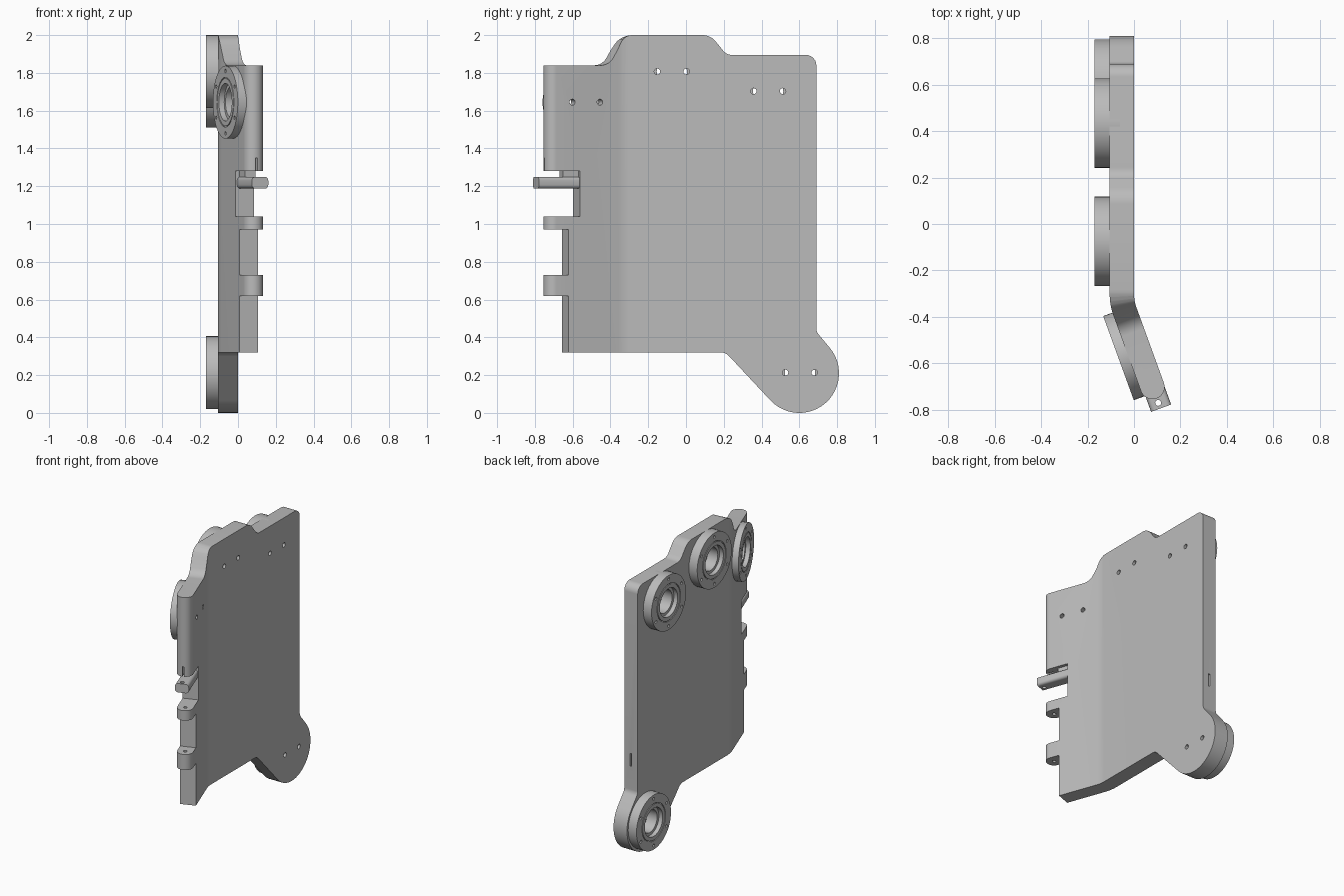
import bpy, bmesh, math
from mathutils import Matrix, Vector

old = bpy.data.objects.get("Cube")
if old:
    bpy.data.objects.remove(old, do_unlink=True)

THICK = 0.105            # plate thickness, from x = -THICK to x = 0
MID = -THICK / 2
FOLD = -0.34             # y of the fold
ANGLE = math.radians(20)
ARC = 0.08               # length of the rounded fold
END = -0.7775            # front end of the unfolded plate
RING = 0.193

grey = bpy.data.materials.new("plain grey")
grey.use_nodes = True
grey.diffuse_color = (0.5, 0.5, 0.5, 1)
grey.node_tree.nodes["Principled BSDF"].inputs["Base Color"].default_value = (0.5, 0.5, 0.5, 1)


def make(name, bm):
    bmesh.ops.recalc_face_normals(bm, faces=bm.faces[:])
    mesh = bpy.data.meshes.new(name)
    bm.to_mesh(mesh)
    bm.free()
    mesh.materials.append(grey)
    obj = bpy.data.objects.new(name, mesh)
    bpy.context.collection.objects.link(obj)
    return obj


def box(bm, lo, hi):
    lo, hi = Vector(lo), Vector(hi)
    m = Matrix.Translation((lo + hi) / 2) @ Matrix.Diagonal((*(hi - lo), 1))
    return bmesh.ops.create_cube(bm, size=1, matrix=m)["verts"]


def rod(bm, a, b, r, sides=16):
    a, b = Vector(a), Vector(b)
    m = Matrix.Translation((a + b) / 2) @ (b - a).to_track_quat('Z', 'Y').to_matrix().to_4x4()
    bmesh.ops.create_cone(bm, cap_ends=True, segments=sides, radius1=r, radius2=r,
                          depth=(b - a).length, matrix=m)


def cut(obj, bm):
    cutter = make("cutter", bm)
    cutter.hide_render = True
    mod = obj.modifiers.new("cut", 'BOOLEAN')
    mod.operation = 'DIFFERENCE'
    mod.solver = 'EXACT'
    mod.object = cutter
    bpy.context.view_layer.objects.active = obj
    bpy.ops.object.modifier_apply(modifier=mod.name)
    bpy.data.objects.remove(cutter, do_unlink=True)


def fold(obj, arc=ARC):
    """Bend everything in front of the fold line towards +x."""
    for v in obj.data.vertices:
        t, s = v.co.x - MID, FOLD + arc / 2 - v.co.y
        if s <= 0 and arc > 0.01:
            continue
        a = ANGLE * min(s / arc, 1) if arc > 0.01 else ANGLE
        radius = arc / ANGLE
        rest = s - arc * a / ANGLE
        v.co.x = MID + radius * (1 - math.cos(a)) + rest * math.sin(a) + t * math.cos(a)
        v.co.y = FOLD + arc / 2 - radius * math.sin(a) - rest * math.cos(a) + t * math.sin(a)


def smooth(obj):
    bpy.ops.object.select_all(action='DESELECT')
    obj.select_set(True)
    bpy.context.view_layer.objects.active = obj
    bpy.ops.object.shade_smooth_by_angle(angle=math.radians(30))


def rounded(points, steps=6):
    """Round the corners of a (y, z, radius) outline."""
    out = []
    for i, (y, z, r) in enumerate(points):
        p = Vector((y, z))
        if r == 0:
            out.append(p)
            continue
        d1 = (Vector(points[i - 1][:2]) - p).normalized()
        d2 = (Vector(points[(i + 1) % len(points)][:2]) - p).normalized()
        half = d1.angle(d2) / 2
        reach = r / math.tan(half)
        a, b = p + d1 * reach, p + d2 * reach
        c = p + (d1 + d2).normalized() * r / math.sin(half)
        for k in range(steps + 1):
            q = a.lerp(b, k / steps) - c
            out.append(c + q.normalized() * r)
    return out


# Plate outline, unfolded, with a round lobe at the lower back
lobe = [(0.6 + 0.21 * math.cos(math.radians(a)), 0.21 + 0.21 * math.sin(math.radians(a)), 0)
        for a in [40 - 177 * k / 24 for k in range(25)]]
TAB, NOTCH = -0.658, -0.595
outline = rounded(
    [(END, 1.84, 0), (-0.43, 1.84, 0.08), (-0.335, 2, 0.09), (0.13, 2, 0.09),
     (0.215, 1.895, 0.06), (0.69, 1.895, 0.055), (0.69, 0.43, 0.05)]
    + lobe
    + [(0.21, 0.32, 0.06), (TAB, 0.32, 0), (TAB, 0.62, 0), (END, 0.62, 0), (END, 0.73, 0),
       (TAB, 0.73, 0), (TAB, 0.97, 0), (END, 0.97, 0), (END, 1.04, 0),
       (NOTCH, 1.04, 0), (NOTCH, 1.28, 0), (END, 1.28, 0)])

bm = bmesh.new()
face = bm.faces.new([bm.verts.new((0, p.x, p.y)) for p in outline])
ext = bmesh.ops.extrude_face_region(bm, geom=[face])["geom"]
bmesh.ops.translate(bm, vec=(-THICK, 0, 0), verts=[g for g in ext if isinstance(g, bmesh.types.BMVert)])
bmesh.ops.recalc_face_normals(bm, faces=bm.faces[:])

# Round the front end and the hinge knuckles
ends = [e for e in bm.edges if all(abs(v.co.y - END) < 1e-4 for v in e.verts)
        and abs(e.verts[0].co.z - e.verts[1].co.z) > 0.01]
bmesh.ops.bevel(bm, geom=ends, offset=THICK / 2 - 0.001, segments=8, profile=0.5, affect='EDGES')

# Strips for the fold
for k in range(7):
    y = FOLD + ARC / 2 - ARC * k / 6
    bmesh.ops.bisect_plane(bm, geom=bm.verts[:] + bm.edges[:] + bm.faces[:],
                           plane_co=(0, y, 0), plane_no=(0, 1, 0))
plate = make("folded_plate", bm)

# Ring positions: y, z, face x
rings = {"front_ring": (-0.559, 1.645, -0.1475), "upper_middle_ring": (-0.075, 1.807, -0.17),
         "upper_back_ring": (0.435, 1.703, -0.17), "lower_back_ring": (0.603, 0.213, -0.17)}

# Blind bores behind the rings
bm = bmesh.new()
for y, z, _ in rings.values():
    rod(bm, (-0.2, y, z), (-0.062, y, z), 0.09, 32)
cut(plate, bm)

# Screw holes, pin hole and slots
bm = bmesh.new()
for y, z, _ in rings.values():
    for side in (-1, 1):
        rod(bm, (-0.08, y + side * 0.0775, z), (0.05, y + side * 0.0775, z), 0.016)
PIN = FOLD - 0.385
rod(bm, (MID, PIN, 0.6), (MID, PIN, 1.1), 0.012)
box(bm, (MID - 0.006, END - 0.02, 1.26), (MID + 0.006, END + 0.05, 1.35))
box(bm, (MID - 0.006, 0.65, 0.61), (MID + 0.006, 0.72, 0.7))
cut(plate, bm)
fold(plate)
smooth(plate)

# Mounting rings
for name, (y, z, x) in rings.items():
    profile = [(0.08, -0.06), (RING, -0.06), (RING, x), (0.132, x), (0.132, x + 0.005),
               (0.126, x + 0.005), (0.126, x), (0.1, x), (0.1, x + 0.03), (0.08, x + 0.03)]
    bm = bmesh.new()
    loop = [bm.verts.new((h, y, z + r)) for r, h in profile]
    edges = [bm.edges.new((loop[i - 1], loop[i])) for i in range(len(loop))]
    bmesh.ops.spin(bm, geom=loop + edges, cent=(0, y, z), axis=(1, 0, 0),
                   angle=math.tau, steps=48, use_merge=True)
    bmesh.ops.remove_doubles(bm, verts=bm.verts[:], dist=1e-5)
    ring = make(name, bm)
    bm = bmesh.new()
    for k in range(6):
        a = math.tau * k / 6
        py, pz = y + 0.165 * math.sin(a), z + 0.165 * math.cos(a)
        rod(bm, (x - 0.02, py, pz), (x + 0.03, py, pz), 0.01, 12)
    cut(ring, bm)
    if name == "front_ring":
        fold(ring, 0)
    smooth(ring)

# Latch bar with its pin holes
bm = bmesh.new()
box(bm, (MID - 0.042, FOLD - 0.484, 1.187), (MID + 0.05, FOLD - 0.24, 1.25))
long_edges = [e for e in bm.edges if abs(e.verts[0].co.y - e.verts[1].co.y) > 0.1]
bmesh.ops.bevel(bm, geom=long_edges, offset=0.02, segments=4, profile=0.5, affect='EDGES')
bar = make("latch_bar", bm)
bm = bmesh.new()
rod(bm, (MID, FOLD - 0.458, 1.1), (MID, FOLD - 0.458, 1.3), 0.013)
cut(bar, bm)
fold(bar)
smooth(bar)

# Small block joining the bar to the plate
bm = bmesh.new()
box(bm, (MID - 0.03, FOLD - 0.34, 1.24), (MID + 0.03, FOLD - 0.25, 1.29))
fold(make("latch_block", bm))
